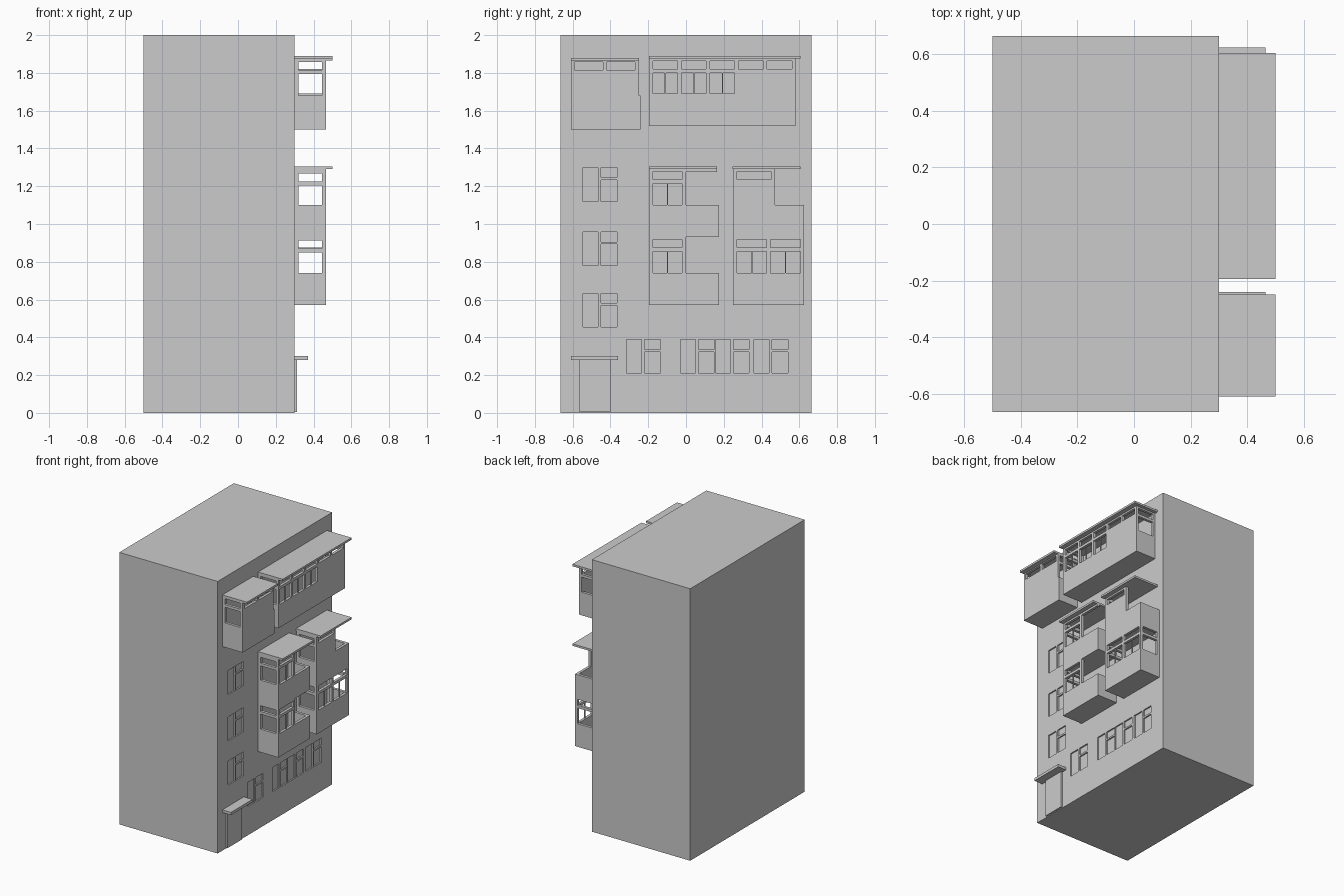
import bpy, bmesh
from mathutils import Vector

if "Cube" in bpy.data.objects:
    bpy.data.objects.remove(bpy.data.objects["Cube"])

WALL, OUT, T = 0.30, 0.465, 0.02   # facade plane, balcony front, wall thickness


def boxes(name, items):
    """One object from boxes given as (x0, x1, y0, y1, z0, z1)."""
    bm = bmesh.new()
    for x0, x1, y0, y1, z0, z1 in items:
        vs = bmesh.ops.create_cube(bm, size=1)["verts"]
        for v in vs:
            v.co = Vector(((x0 + x1) / 2 + v.co.x * (x1 - x0),
                           (y0 + y1) / 2 + v.co.y * (y1 - y0),
                           (z0 + z1) / 2 + v.co.z * (z1 - z0)))
    me = bpy.data.meshes.new(name)
    bm.to_mesh(me)
    bm.free()
    ob = bpy.data.objects.new(name, me)
    bpy.context.collection.objects.link(ob)
    return ob


def parapet(name, y0, y1, z0, z1):
    """Open-topped balcony tray."""
    boxes(name, [(WALL, OUT, y0, y1, z0, z0 + T),
                 (OUT - T, OUT, y0, y1, z0 + T, z1),
                 (WALL, OUT - T, y0, y0 + T, z0 + T, z1),
                 (WALL, OUT - T, y1 - T, y1, z0 + T, z1)])


def front_glazing(name, y0, y1, n, zb, top, solid=()):
    """Front window frame of n bays; bays listed in solid are boarded below the transom."""
    x = (OUT - T, OUT)
    pitch = (y1 - y0 - T) / n
    items = [(*x, y0, y1, zb + 0.115, zb + 0.135), (*x, y0, y1, zb + 0.178, top)]
    for i in range(n + 1):
        p = y0 + i * pitch
        items.append((*x, p, p + T, zb, top))
        if i < n and i in solid:
            items.append((*x, p + T, p + pitch, zb, zb + 0.115))
        elif i < n:
            m = p + (pitch + T) / 2
            items.append((OUT - 0.012, OUT - 0.004, m - 0.003, m + 0.003, zb, zb + 0.115))
    boxes(name, items)


def side_glazing(name, y, zb, top):
    """End window frame between facade and balcony front."""
    s = (y, y + T)
    boxes(name, [(WALL, WALL + T, *s, zb, top), (OUT - T, OUT, *s, zb, top),
                 (WALL, OUT, *s, zb + 0.115, zb + 0.135),
                 (WALL, OUT, *s, zb + 0.178, top)])


def roof(name, y0, y1, z0):
    boxes(name, [(WALL, 0.5, y0, y1, z0, z0 + 0.015)])


# Building block with recessed window panes
body = boxes("building_block", [(-0.5, WALL, -0.665, 0.665, 0, 2)])
panes = []
spots = [(-0.545, z) for z in (0.455, 0.78, 1.12)]
spots += [(y, 0.21) for y in (-0.315, -0.03, 0.155, 0.36)]
for y, z in spots:
    for a, b, c, d in ((0, 0.083, 0, 0.178), (0.096, 0.182, 0, 0.113), (0.096, 0.182, 0.126, 0.178)):
        panes.append((WALL - 0.01, WALL + 0.02, y + a, y + b - 0.003, z + c, z + d))
cutter = boxes("window_cutter", panes)
cutter.hide_render = True
cutter.hide_viewport = True
mod = body.modifiers.new("windows", "BOOLEAN")
mod.object = cutter
mod.operation = "DIFFERENCE"
mod.solver = "EXACT"

# Entrance
boxes("entrance_door", [(WALL, 0.312, -0.565, -0.40, 0.005, 0.28)])
boxes("entrance_canopy", [(WALL, 0.37, -0.61, -0.36, 0.28, 0.30)])

# Top floor balconies
parapet("top_left_parapet", -0.61, -0.24, 1.50, 1.68)
front_glazing("top_left_front_frame", -0.61, -0.25, 2, 1.68, 1.87, (0, 1))
side_glazing("top_left_side_frame", -0.61, 1.68, 1.87)
side_glazing("top_left_far_frame", -0.27, 1.68, 1.87)
roof("top_left_roof", -0.61, -0.25, 1.865)

parapet("top_right_parapet", -0.195, 0.58, 1.52, 1.69)
front_glazing("top_right_front_frame", -0.195, 0.58, 5, 1.685, 1.88, (3, 4))
side_glazing("top_right_side_frame", -0.195, 1.685, 1.88)
side_glazing("top_right_far_frame", 0.56, 1.685, 1.88)
roof("top_right_roof", -0.195, 0.605, 1.875)

# Middle balconies, two stacked columns
for side, y0, y1 in (("left", -0.195, 0.175), ("right", 0.25, 0.625)):
    parapet(side + "_lower_parapet", y0, y1, 0.57, 0.74)
    parapet(side + "_upper_parapet", y0, y1, 0.93, 1.10)
    for level, zb, top in (("lower", 0.745, 0.94), ("upper", 1.10, 1.295)):
        side_glazing(f"{side}_{level}_side_frame", y0, zb - 0.01, top)

front_glazing("left_lower_front_frame", -0.195, 0.0, 1, 0.74, 0.935)
front_glazing("left_upper_front_frame", -0.195, 0.0, 1, 1.10, 1.295)
boxes("left_upper_beam", [(OUT - T, OUT, 0.0, 0.165, 1.275, 1.295)])
roof("left_roof", -0.195, 0.165, 1.29)

front_glazing("right_lower_front_frame", 0.25, 0.625, 2, 0.74, 0.935)
side_glazing("right_lower_far_frame", 0.605, 0.74, 0.935)
front_glazing("right_upper_front_frame", 0.25, 0.47, 1, 1.10, 1.295, (0,))
roof("right_roof", 0.245, 0.605, 1.29)
